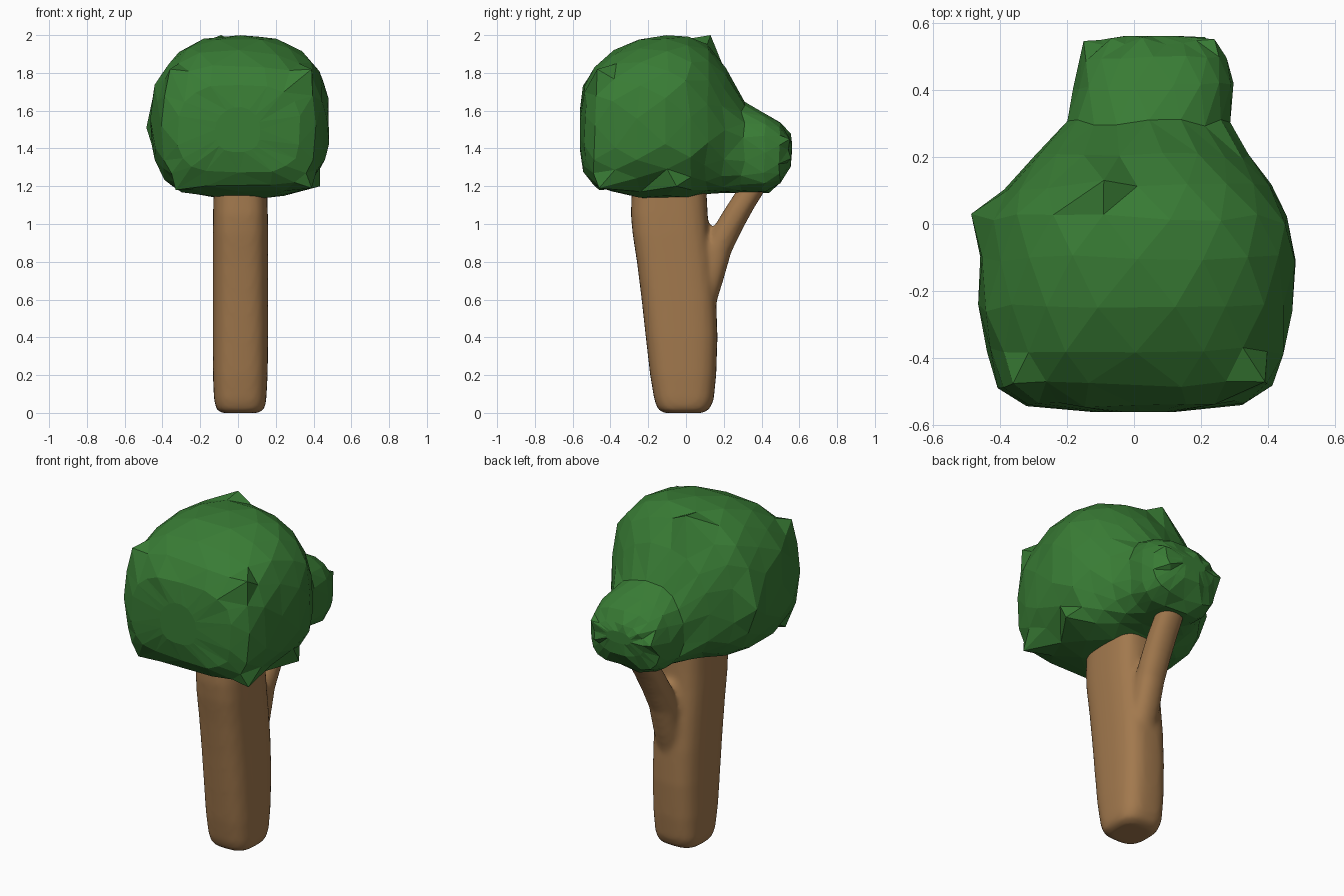
import bpy, bmesh, math, random
from mathutils import Vector

if "Cube" in bpy.data.objects:
    bpy.data.objects.remove(bpy.data.objects["Cube"])

random.seed(4)


def power(v, n):
    return math.copysign(abs(v) ** (2 / n), v)


def loft(bm, rings):
    """Skin equal-length rings of points and cap both ends."""
    vr = [[bm.verts.new(p) for p in r] for r in rings]
    n = len(vr[0])
    for a, b in zip(vr, vr[1:]):
        for i in range(n):
            j = (i + 1) % n
            bm.faces.new((a[i], a[j], b[j], b[i]))
    bm.faces.new(vr[0])
    bm.faces.new(vr[-1])
    bmesh.ops.recalc_face_normals(bm, faces=bm.faces[:])


def make(name, bm, color):
    me = bpy.data.meshes.new(name)
    bm.to_mesh(me)
    bm.free()
    ob = bpy.data.objects.new(name, me)
    bpy.context.collection.objects.link(ob)
    mat = bpy.data.materials.new(name + "_colour")
    mat.diffuse_color = color
    mat.use_nodes = True
    mat.node_tree.nodes["Principled BSDF"].inputs["Base Color"].default_value = mat.diffuse_color
    me.materials.append(mat)
    return ob


def flat_ring(z, x0, x1, y0, y1, n=3.0, sides=32):
    cx, cy, rx, ry = (x0 + x1) / 2, (y0 + y1) / 2, (x1 - x0) / 2, (y1 - y0) / 2
    return [(cx + rx * power(math.cos(t), n), cy + ry * power(math.sin(t), n), z)
            for t in (2 * math.pi * i / sides for i in range(sides))]


# Trunk and branch, fused into one smooth form
trunk = [(0.0, -.09, .11, -.12, .09), (.02, -.115, .14, -.15, .125),
         (.07, -.127, .15, -.168, .147), (.2, -.133, .157, -.19, .16),
         (.4, -.134, .16, -.213, .167), (.6, -.134, .16, -.235, .16),
         (.8, -.134, .16, -.26, .14), (.95, -.134, .16, -.283, .122),
         (1.05, -.132, .158, -.292, .115), (1.25, -.128, .152, -.285, .105)]
branch = [(.5, -.04, .1, .0, .14), (.62, -.05, .11, .03, .172),
          (.7, -.05, .11, .05, .197), (.85, -.05, .11, .08, .24),
          (.97, -.045, .115, .138, .298), (1.08, -.04, .12, .205, .358),
          (1.18, -.035, .12, .27, .42), (1.27, -.03, .115, .33, .46)]
bm = bmesh.new()
loft(bm, [flat_ring(*s) for s in trunk])
loft(bm, [flat_ring(*s, n=2.2) for s in branch])
ob = make("trunk", bm, (.36, .19, .075, 1))
m = ob.modifiers.new("fuse", 'REMESH')
m.mode = 'VOXEL'
m.voxel_size = .016
m.use_smooth_shade = True
m = ob.modifiers.new("soften", 'SMOOTH')
m.factor = .5
m.iterations = 6

# Foliage: faceted crown running front to back into a smaller rear clump
# y, x range, z range, squareness
crown = [(-.56, -.12, .12, 1.38, 1.62, 2), (-.535, -.32, .33, 1.27, 1.74, 2.8),
         (-.48, -.41, .42, 1.2, 1.84, 3.2), (-.38, -.44, .45, 1.165, 1.92, 2.8),
         (-.25, -.46, .475, 1.135, 1.98, 2.5), (-.1, -.46, .482, 1.13, 2.0, 2.4),
         (.02, -.45, .465, 1.135, 1.995, 2.3), (.11, -.39, .41, 1.155, 1.95, 2.2),
         (.2, -.3, .34, 1.165, 1.83, 2.2), (.3, -.2, .29, 1.165, 1.645, 2.3),
         (.41, -.18, .3, 1.165, 1.59, 2.5), (.49, -.165, .28, 1.21, 1.54, 2.6),
         (.545, -.1, .22, 1.3, 1.48, 2.3), (.56, -.03, .13, 1.37, 1.44, 2)]
sides = 18
rings = []
for k, (y, x0, x1, z0, z1, n) in enumerate(crown):
    cx, cz, rx, rz = (x0 + x1) / 2, (z0 + z1) / 2, (x1 - x0) / 2, (z1 - z0) / 2
    ring = []
    for i in range(sides):
        t = 2 * math.pi * (i + .5 * (k % 2)) / sides
        e = n if math.sin(t) > 0 else n + .7
        s = random.uniform(.975, 1.01)
        ring.append((cx + s * rx * power(math.cos(t), e),
                     y + random.uniform(-.012, .012) * (.05 < k / 13 < .95),
                     cz + s * rz * power(math.sin(t), e)))
    rings.append(ring)
bm = bmesh.new()
loft(bm, rings)

# Small leaf points pulled out of the crown
points = [(-.485, .03, 1.51), (-.36, -.475, 1.82), (.39, -.47, 1.82),
          (-.09, .13, 2.0), (.435, -.05, 1.2), (-.33, -.46, 1.18),
          (.39, -.46, 1.19), (-.15, .545, 1.4), (.24, .55, 1.45),
          (.45, 0.0, 1.76), (.0, .44, 1.165)]
for p in points:
    v = min(bm.verts, key=lambda v: (v.co - Vector(p)).length)
    v.co = p
bmesh.ops.triangulate(bm, faces=bm.faces[:], quad_method='BEAUTY')
bmesh.ops.recalc_face_normals(bm, faces=bm.faces[:])
make("foliage", bm, (.04, .2, .035, 1))
